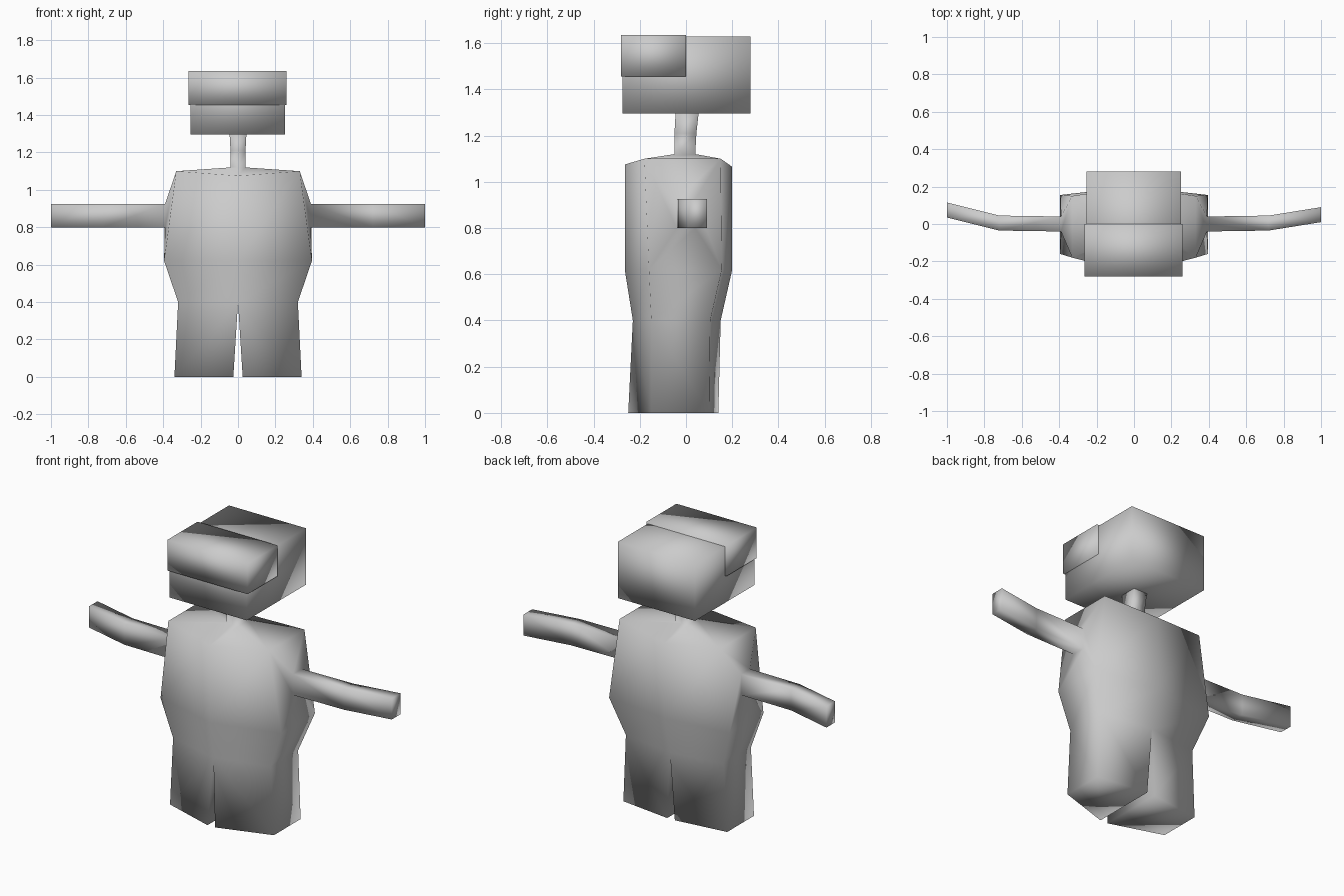
import bpy, bmesh

if "Cube" in bpy.data.objects:
    bpy.data.objects.remove(bpy.data.objects["Cube"])

grey = bpy.data.materials.new("plain_grey")
grey.use_nodes = True
colour = (0.6, 0.6, 0.6, 1)
grey.diffuse_color = colour
grey.node_tree.nodes["Principled BSDF"].inputs["Base Color"].default_value = colour


def finish(bm, name):
    """Turn a bmesh into a smooth-shaded object."""
    bmesh.ops.recalc_face_normals(bm, faces=bm.faces[:])
    for f in bm.faces:
        f.smooth = True
    mesh = bpy.data.meshes.new(name)
    bm.to_mesh(mesh)
    bm.free()
    mesh.materials.append(grey)
    obj = bpy.data.objects.new(name, mesh)
    bpy.context.collection.objects.link(obj)
    return obj


def box(name, low, high):
    bm = bmesh.new()
    bmesh.ops.create_cube(bm, size=1)
    for v in bm.verts:
        for i in range(3):
            v.co[i] = high[i] if v.co[i] > 0 else low[i]
    return finish(bm, name)


def bridge(bm, a, b, skip=()):
    """Join two rings of equal length with quads."""
    n = len(a)
    for i in range(n):
        if i not in skip:
            j = (i + 1) % n
            bm.faces.new((a[i], a[j], b[j], b[i]))


body = bmesh.new()


def hex_ring(w, front, corner_f, corner_b, back, z_side, z_front, z_back):
    pts = [(0, front, z_front), (w, corner_f, z_side), (w, corner_b, z_side),
           (0, back, z_back), (-w, corner_b, z_side), (-w, corner_f, z_side)]
    return [body.verts.new(p) for p in pts]


# Torso and neck: hexagonal rings from hips to top of neck
hips = hex_ring(0.32, -0.23, -0.15, 0.105, 0.15, 0.4, 0.4, 0.4)
belly = hex_ring(0.395, -0.265, -0.16, 0.155, 0.2, 0.62, 0.62, 0.62)
shoulders = hex_ring(0.33, -0.265, -0.18, 0.15, 0.2, 1.1, 1.075, 1.065)
neck_base = hex_ring(0.04, -0.05, -0.05, 0.04, 0.04, 1.12, 1.12, 1.12)
neck_mid = hex_ring(0.04, -0.05, -0.05, 0.045, 0.045, 1.21, 1.21, 1.21)
neck_top = hex_ring(0.045, -0.045, -0.045, 0.055, 0.055, 1.3, 1.3, 1.3)
bridge(body, hips, belly)
bridge(body, belly, shoulders, skip=(1, 4))
bridge(body, shoulders, neck_base)
bridge(body, neck_base, neck_mid)
bridge(body, neck_mid, neck_top)
body.faces.new(neck_top)

for side, f, b, tip in ((1, 1, 2, 0.01), (-1, 5, 4, 0.035)):
    # Arm: square tube drawn out of the open side panel
    ring = [belly[f], belly[b], shoulders[b], shoulders[f]]
    for x, y in ((0.39, -0.04), (0.72, -0.035), (1.0, tip)):
        corners = ((y, 0.8), (y + 0.08, 0.8), (y + 0.08, 0.925), (y, 0.925))
        new = [body.verts.new((side * x, cy, cz)) for cy, cz in corners]
        bridge(body, ring, new)
        ring = new
    body.faces.new(ring)
    # Leg: four-sided, splitting off at the crotch edge
    top = [hips[0], hips[f], hips[b], hips[3]]
    foot = [body.verts.new((side * x, y, 0)) for x, y in
            ((0.025, -0.25), (0.34, -0.15), (0.34, 0.1), (0.025, 0.14))]
    bridge(body, top, foot)
    body.faces.new(foot)

finish(body, "body")

# Head and the visor wrapped around its upper front
box("head", (-0.255, -0.275, 1.295), (0.25, 0.28, 1.628))
box("visor", (-0.265, -0.282, 1.455), (0.26, 0.0, 1.636))
